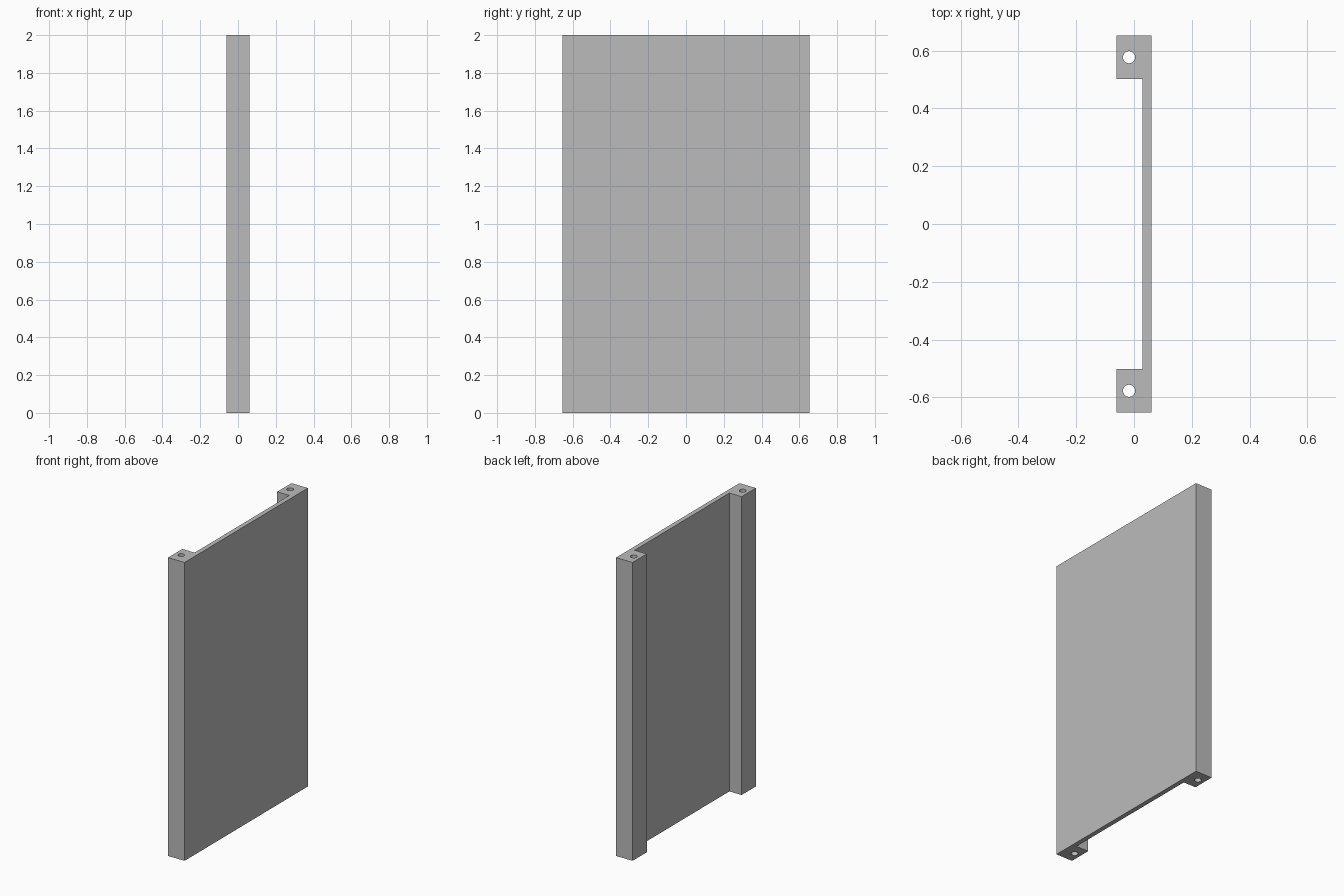
import bpy
import bmesh
import math

if "Cube" in bpy.data.objects:
    bpy.data.objects.remove(bpy.data.objects["Cube"], do_unlink=True)

HEIGHT = 2.0
HALF_DEPTH = 0.061      # half of the thickness along x
HALF_WIDTH = 0.653      # half of the width along y
PANEL_BACK = 0.03       # recessed face of the thin web
RAIL_INNER = 0.502      # inner edge of each thick rail
HOLE_X, HOLE_Y, HOLE_RADIUS = -0.017, 0.577, 0.021

grey = bpy.data.materials.new("plain grey")
grey.use_nodes = True
colour = (0.5, 0.5, 0.5, 1)
grey.diffuse_color = colour
grey.node_tree.nodes["Principled BSDF"].inputs["Base Color"].default_value = colour


def extrude_profile(name, points, z0, z1):
    """Prism from a counter-clockwise xy profile."""
    bm = bmesh.new()
    base = bm.faces.new([bm.verts.new((x, y, z0)) for x, y in points])
    top = bmesh.ops.extrude_face_region(bm, geom=[base])["geom"]
    verts = [v for v in top if isinstance(v, bmesh.types.BMVert)]
    bmesh.ops.translate(bm, verts=verts, vec=(0, 0, z1 - z0))
    bmesh.ops.recalc_face_normals(bm, faces=bm.faces)
    mesh = bpy.data.meshes.new(name)
    bm.to_mesh(mesh)
    bm.free()
    mesh.materials.append(grey)
    obj = bpy.data.objects.new(name, mesh)
    bpy.context.collection.objects.link(obj)
    return obj


# Thin panel with a thick rail on each end: mirrored half profile
half = [(HALF_DEPTH, HALF_WIDTH), (-HALF_DEPTH, HALF_WIDTH),
        (-HALF_DEPTH, RAIL_INNER), (PANEL_BACK, RAIL_INNER)]
profile = half + [(x, -y) for x, y in reversed(half)]
panel = extrude_profile("panel_with_rails", profile, 0, HEIGHT)

# Round hole running the full height of each rail
bpy.context.view_layer.objects.active = panel
panel.select_set(True)
for side in (-1, 1):
    angles = [math.tau * i / 32 for i in range(32)]
    circle = [(HOLE_X + HOLE_RADIUS * math.cos(a),
               side * HOLE_Y + HOLE_RADIUS * math.sin(a)) for a in angles]
    cutter = extrude_profile("hole_cutter", circle, -0.1, HEIGHT + 0.1)
    cutter.hide_render = True
    cut = panel.modifiers.new("rail_hole", "BOOLEAN")
    cut.operation = "DIFFERENCE"
    cut.solver = "EXACT"
    cut.object = cutter
    bpy.ops.object.modifier_apply(modifier=cut.name)
    bpy.data.objects.remove(cutter, do_unlink=True)

bpy.ops.object.shade_smooth_by_angle(angle=math.radians(30))
